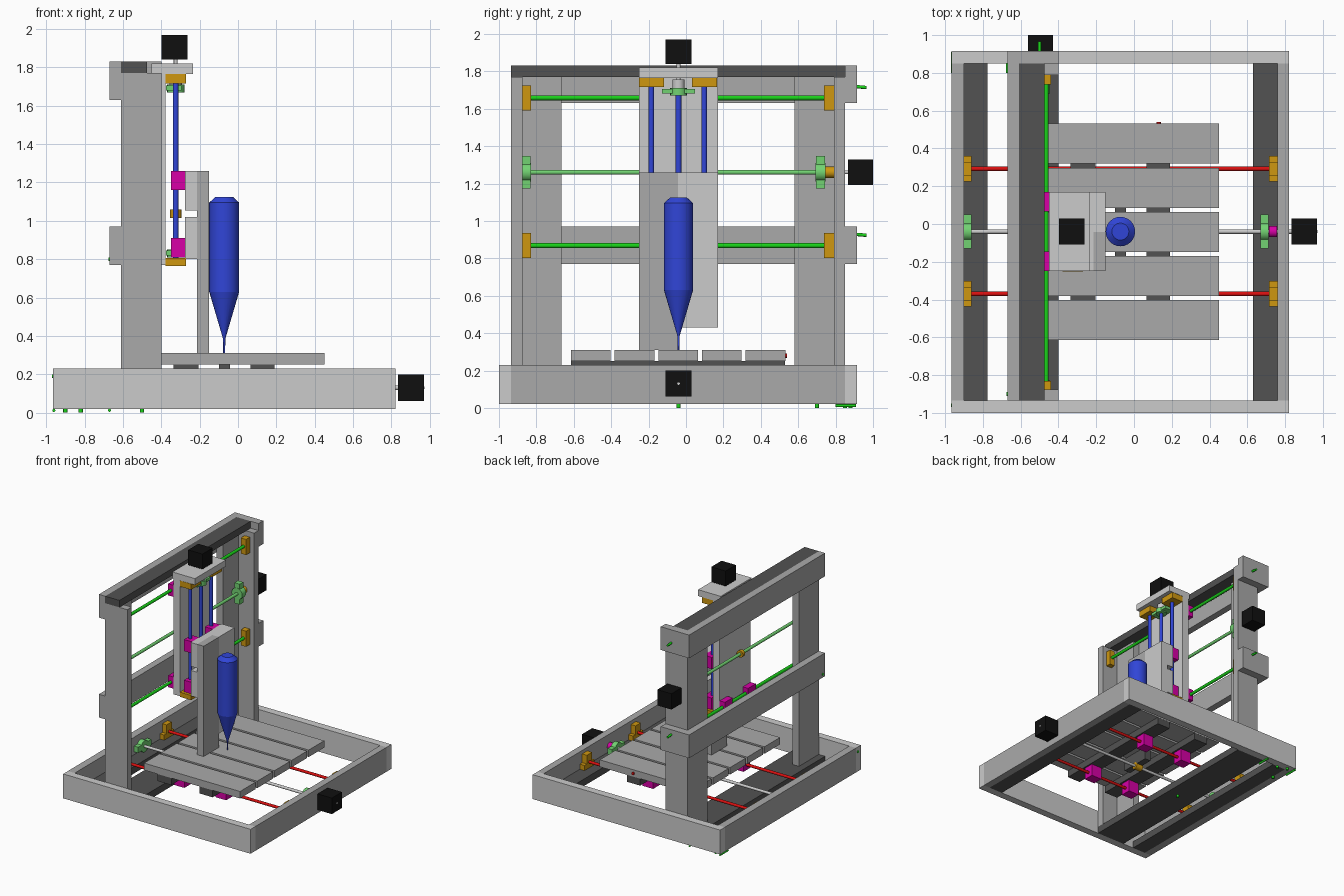
import bpy, bmesh, math
from mathutils import Vector

if "Cube" in bpy.data.objects:
    bpy.data.objects.remove(bpy.data.objects["Cube"])


def material(name, r, g, b):
    m = bpy.data.materials.new(name)
    m.diffuse_color = (r, g, b, 1)
    m.use_nodes = True
    m.node_tree.nodes["Principled BSDF"].inputs["Base Color"].default_value = m.diffuse_color
    return m


LIGHT = material("light_grey", .6, .6, .6)
MID = material("mid_grey", .40, .40, .40)
DARK = material("dark_grey", .085, .085, .085)
BLACK = material("black", .005, .005, .005)
BLUE = material("blue", .03, .06, .68)
GREEN = material("green", .01, .65, .01)
PALE = material("pale_green", .17, .65, .17)
ORANGE = material("orange", .62, .31, .005)
PINK = material("magenta", .68, .0, .38)
RED = material("red", .7, .005, .005)


def finish(name, bm, mat):
    bmesh.ops.recalc_face_normals(bm, faces=bm.faces)
    me = bpy.data.meshes.new(name)
    bm.to_mesh(me)
    bm.free()
    me.materials.append(mat)
    ob = bpy.data.objects.new(name, me)
    bpy.context.collection.objects.link(ob)
    return ob


def box(name, x, y, z, mat):
    """Box from (min, max) pairs."""
    bm = bmesh.new()
    bmesh.ops.create_cube(bm, size=1)
    for v in bm.verts:
        v.co = [sum(p) / 2 + c * (p[1] - p[0]) for c, p in zip(v.co, (x, y, z))]
    return finish(name, bm, mat)


def rod(name, a, b, r, mat, r2=None, sides=16):
    """Cylinder or cone between two points."""
    a, b = Vector(a), Vector(b)
    bm = bmesh.new()
    bmesh.ops.create_cone(bm, cap_ends=True, segments=sides, radius1=r,
                          radius2=r if r2 is None else r2, depth=(b - a).length)
    q = (b - a).to_track_quat('Z', 'Y')
    for v in bm.verts:
        v.co = q @ v.co + (a + b) / 2
    for f in bm.faces:
        f.smooth = len(f.verts) == 4
    for e in bm.edges:
        if any(len(f.verts) > 4 for f in e.link_faces):
            e.smooth = False
    return finish(name, bm, mat)


def around(c, h):
    return (c - h, c + h)


YC = -.04  # centre line of the machine

# Base frame
box("base_front_rail", (-.965, .82), (-1, -.935), (.02, .23), LIGHT)
box("base_back_rail", (-.965, .82), (.85, .915), (.02, .23), LIGHT)
for side, x in (("left", (-.965, -.9)), ("right", (.76, .82))):
    box(f"base_{side}_rail", x, (-.935, .85), (.02, .23), MID)
for n, x in (("left", (-.9, -.775)), ("right", (.63, .76)), ("gantry", (-.67, -.40))):
    box(f"base_{n}_plank", x, (-.935, .85), (.02, .08), DARK)

# Gantry columns (L section), cross beams and end blocks
for n, y, yi in (("front", (-.935, -.875), (-.875, -.665)), ("back", (.79, .85), (.58, .79))):
    box(f"{n}_column_side", (-.61, -.40), y, (.08, 1.77), MID)
    box(f"{n}_column_face", (-.61, -.55), yi, (.08, 1.77), MID)
for n, z in (("lower", (.77, .97)), ("upper", (1.63, 1.83))):
    box(f"{n}_cross_beam", (-.67, -.61), (-.935, .85), z, MID)
    box(f"{n}_end_block", (-.67, -.40), (.85, .915), z, MID)
box("gantry_top_beam", (-.61, -.475), (-.935, .85), (1.77, 1.83), DARK)

# Gantry rods with end supports and slide bearings
for n, z in (("lower", .868), ("upper", 1.658)):
    rod(f"{n}_gantry_rod", (-.465, -.87, z), (-.465, .785, z), .013, GREEN)
    for y in ((-.875, -.83), (.738, .79)):
        box(f"{n}_rod_support", (-.49, -.44), y, around(z, .067), ORANGE)
    for y in ((-.25, -.145), (.065, .17)):
        box(f"{n}_gantry_bearing", (-.49, -.44), y, around(z, .05), PINK)
    rod(f"{n}_block_bolt", (-.5, .91, z + .06), (-.5, .965, z + .055), .009, GREEN)

# Gantry lead screw and motor
GX, GZ = -.495, 1.26
rod("gantry_screw", (GX, -.87, GZ), (GX, .75, GZ), .013, PALE)
for y in ((-.875, -.832), (.695, .743)):
    box("gantry_screw_flange", around(GX, .025), y, around(GZ, .088), PALE)
    rod("gantry_screw_bearing", (GX, y[0] - .003, GZ), (GX, y[1] + .003, GZ), .05, PALE)
rod("gantry_coupler", (GX, .743, GZ), (GX, .79, GZ), .03, ORANGE)
rod("gantry_motor_shaft", (GX, .785, GZ), (GX, .88, GZ), .01, LIGHT)
box("gantry_motor", around(GX, .067), (.865, 1), around(GZ, .068), BLACK)
rod("gantry_nut", (GX, YC - .015, GZ), (GX, YC + .015, GZ), .03, ORANGE)

# Bed rods, supports and bearings
BZ = .13
for y in (-.37, .292):
    rod("bed_rod", (-.88, y, BZ), (.74, y, BZ), .012, RED)
    for x in ((-.9, -.86), (.715, .76)):
        box("bed_rod_support_foot", x, around(y, .068), (.08, .125), ORANGE)
        box("bed_rod_support", x, around(y, .035), (.08, .2), ORANGE)
    for x in (-.27, .127):
        box("bed_bearing", around(x, .05), around(y, .045), (.085, .19), PINK)

# Bed lead screw and motor
rod("bed_screw", (-.88, YC, BZ), (.84, YC, BZ), .012, LIGHT)
for x in ((-.9, -.86), (.67, .712)):
    box("bed_screw_flange", x, around(YC, .09), around(BZ, .025), PALE)
    rod("bed_screw_bearing", (x[0], YC, BZ), (x[1], YC, BZ), .05, PALE)
rod("bed_coupler", (.715, YC, BZ), (.758, YC, BZ), .03, PINK)
box("bed_motor", (.835, .97), around(YC, .069), around(BZ, .069), BLACK)
rod("bed_motor_tip", (.965, YC, BZ), (.972, YC, BZ), .007, LIGHT)
rod("bed_nut", (-.105, YC, BZ), (-.04, YC, BZ), .03, ORANGE)

# Bed slats and braces below
for i in range(5):
    y = -.615 + i * .2335
    box("bed_slat", (-.465, .45), (y, y + .212), (.25, .31), MID)
for x in ((-.335, -.205), (.065, .19)):
    box("bed_brace", x, (-.615, .53), (.19, .25), DARK)
box("bed_nut_plate", (-.1, -.043), (-.17, .09), (.14, .25), DARK)
rod("bed_bolt", (.13, .52, .28), (.13, .54, .28), .012, RED)

# Vertical carriage: back plate, motor plate and motor
ZX = -.325
box("carriage_back_plate", (-.44, -.378), (-.25, .17), (.77, 1.765), LIGHT)
box("carriage_motor_plate", (-.45, -.235), (-.25, .17), (1.765, 1.82), LIGHT)
box("carriage_motor", around(ZX - .005, .068), around(YC, .069), (1.84, 1.97), BLACK)
rod("carriage_motor_shaft", (ZX, YC, 1.70), (ZX, YC, 1.85), .01, LIGHT)
rod("carriage_coupler", (ZX, YC, 1.71), (ZX, YC, 1.755), .032, LIGHT)
for y in (-.185, YC, .098):
    rod("carriage_rod", (ZX, y, .79), (ZX, y, 1.73), .015, BLUE)
for y in (-.185, .1):
    for z in ((.765, .805), (1.715, 1.765)):
        box("carriage_rod_support", (-.378, -.27), around(y, .067), z, ORANGE)
    for z in ((.81, .91), (1.16, 1.26)):
        box("carriage_bearing", (-.35, -.275), around(y, .05), z, PINK)
for z in ((.81, .85), (1.67, 1.71)):
    box("carriage_screw_flange", around(ZX - .01, .04), around(YC, .087), (z[0] + .01, z[1] - .005), PALE)
    rod("carriage_screw_bearing", (ZX, YC, z[0]), (ZX, YC, z[1]), .045, PALE)
rod("carriage_nut", (ZX, YC, 1.015), (ZX, YC, 1.06), .03, ORANGE)

# Tool mounting plates
for n, z in (("lower", (.80, 1.02)), ("upper", (1.055, 1.26))):
    box(f"{n}_bearing_plate", (-.275, -.215), (-.25, .17), z, LIGHT)
box("tool_plate_long", (-.215, -.152), (-.25, -.042), (.31, 1.26), MID)
box("tool_plate_short", (-.215, -.152), (-.042, .17), (.43, 1.26), LIGHT)

# Spindle: stacked cone sections from tip to cap
profile = [(.31, .005), (.385, .006), (.63, .078), (1.095, .078), (1.125, .045)]
for n, (z0, r0), (z1, r1) in zip(("bit", "nose", "body", "cap"), profile, profile[1:]):
    rod(f"spindle_{n}", (-.072, YC, z0), (-.072, YC, z1), r0, BLUE, r1, 24)

# Small frame bolts
for x in (-.96, -.67):
    rod("frame_bolt", (x, .80, .012), (x, .91, .012), .008, GREEN)
for x, y in ((-.5, YC), (-.9, .7), (-.82, .85), (-.9, .88)):
    rod("underside_bolt", (x, y, 0), (x, y, .03), .011, GREEN)
rod("beam_bolt", (-.676, -.9, .80), (-.66, -.9, .80), .01, GREEN)
rod("rail_bolt", (-.97, -.96, .19), (-.95, -.96, .19), .01, GREEN)
